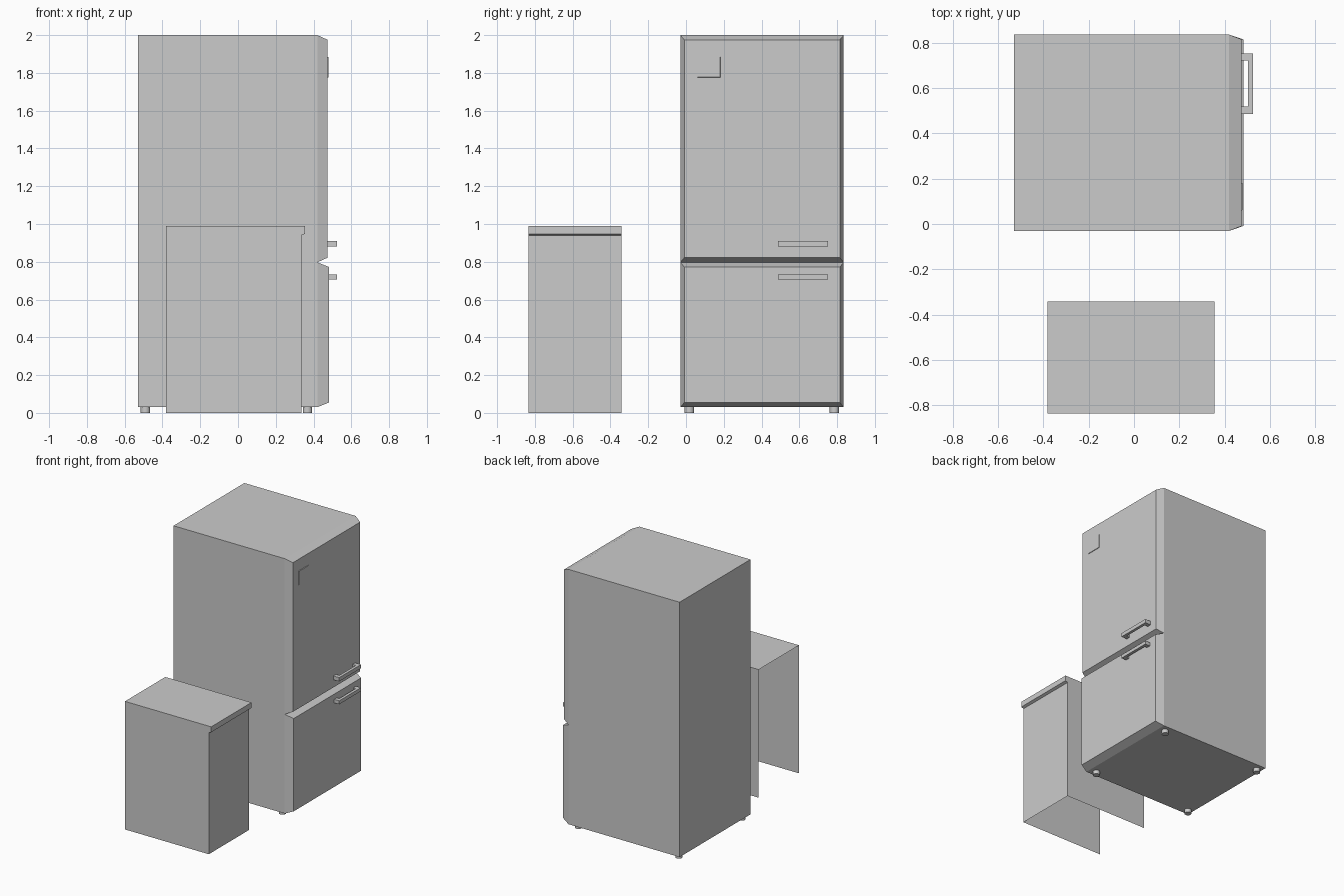
import bpy, bmesh

if "Cube" in bpy.data.objects:
    bpy.data.objects.remove(bpy.data.objects["Cube"])


def make(name, bm):
    bmesh.ops.recalc_face_normals(bm, faces=bm.faces)
    mesh = bpy.data.meshes.new(name)
    bm.to_mesh(mesh)
    bm.free()
    obj = bpy.data.objects.new(name, mesh)
    bpy.context.collection.objects.link(obj)
    return obj


def loft(name, a, b, cap_start=True, cap_end=True):
    """Join two matching rings of points."""
    bm = bmesh.new()
    ra = [bm.verts.new(p) for p in a]
    rb = [bm.verts.new(p) for p in b]
    n = len(ra)
    for i in range(n):
        j = (i + 1) % n
        bm.faces.new((ra[i], ra[j], rb[j], rb[i]))
    if cap_start:
        bm.faces.new(ra[::-1])
    if cap_end:
        bm.faces.new(rb)
    return make(name, bm)


def rect(x, y0, y1, z0, z1):
    return [(x, y0, z0), (x, y1, z0), (x, y1, z1), (x, y0, z1)]


Y0, Y1, Z0, ZM, Z1 = -0.03, 0.835, 0.03, 0.797, 2.0
XB, XD = -0.53, 0.42

# Cabinet of the fridge, open at the front where the doors close it
loft("fridge_body", rect(XB, Y0, Y1, Z0, Z1), rect(XD, Y0, Y1, Z0, Z1), cap_end=False)

# Doors with chamfered rims
for name, z0, z1, xf in (("upper_door", ZM, Z1, 0.475), ("lower_door", Z0, ZM, 0.482)):
    loft(name, rect(XD, Y0, Y1, z0, z1),
         rect(xf, Y0 + 0.021, Y1 - 0.021, z0 + 0.025, z1 - 0.025), cap_start=False)

# Square plate on the upper door
loft("door_plate", rect(0.474, 0.06, 0.182, 1.775, 1.885),
     rect(0.479, 0.062, 0.18, 1.777, 1.883), cap_start=False)

# Bracket-shaped handles
for name, z0, z1, xf in (("upper_handle", 0.882, 0.911, 0.475), ("lower_handle", 0.705, 0.732, 0.482)):
    outline = [(xf, 0.486), (0.525, 0.486), (0.525, 0.752), (xf, 0.752),
               (xf, 0.72), (0.503, 0.72), (0.503, 0.518), (xf, 0.518)]
    loft(name, [(x, y, z0) for x, y in outline], [(x, y, z1) for x, y in outline])

# Four round feet
for end, x in (("back", -0.49), ("front", 0.368)):
    for side, y in (("left", 0.018), ("right", 0.786)):
        bpy.ops.mesh.primitive_cylinder_add(vertices=16, radius=0.025, depth=0.03,
                                            location=(x, y, 0.015))
        bpy.context.object.name = f"{end}_{side}_foot"
        bpy.ops.object.shade_smooth_by_angle()

# Low cabinet shell with an overhanging lip, open at the back and underneath
profile = [(0.335, 0), (0.335, 0.94), (0.355, 0.948), (0.355, 0.99), (-0.382, 0.99), (-0.382, 0)]
bm = bmesh.new()
sides = [[bm.verts.new((x, y, z)) for x, z in profile] for y in (-0.835, -0.342)]
for s in sides:
    bm.faces.new(s)
for i in range(4):
    bm.faces.new((sides[0][i], sides[0][i + 1], sides[1][i + 1], sides[1][i]))
make("low_cabinet", bm)
